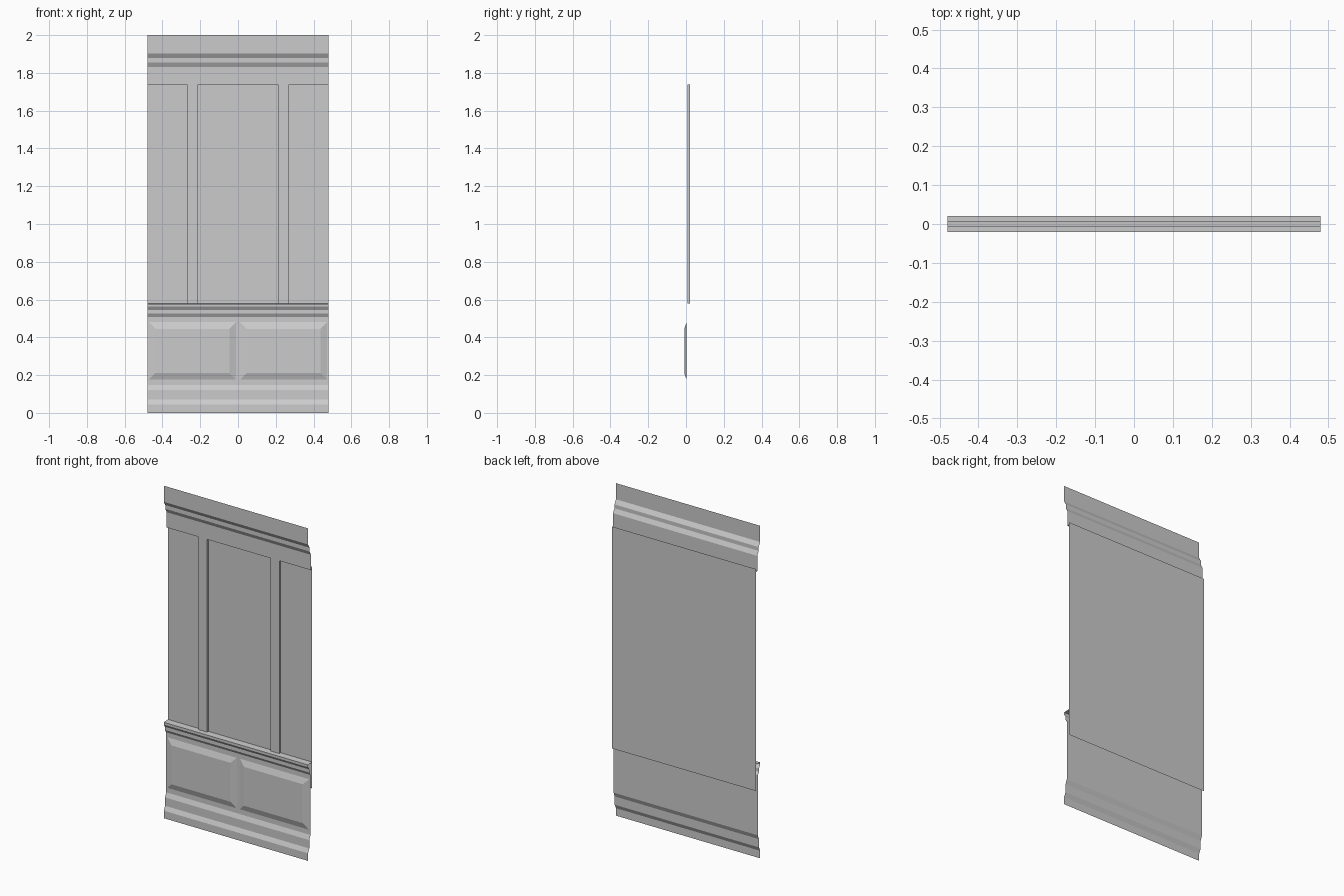
import bpy, bmesh

if "Cube" in bpy.data.objects:
    bpy.data.objects.remove(bpy.data.objects["Cube"])

HALF = 0.48          # half width of the wall section
BACK = 0.02          # depth of the recessed upper panel
FRIEZE = 0.008       # depth of frieze and stiles
WALL = 0.003         # depth of the lower wall


def make_object(name, bm, facing=None):
    me = bpy.data.meshes.new(name)
    bm.to_mesh(me)
    bm.free()
    ob = bpy.data.objects.new(name, me)
    bpy.context.collection.objects.link(ob)
    return ob


def moulding(name, profile):
    """Sweep an open (y, z) profile, listed bottom to top, across the width."""
    bm = bmesh.new()
    rows = [[bm.verts.new((x, y, z)) for x in (-HALF, HALF)] for y, z in profile]
    for (a, b), (d, c) in zip(rows, rows[1:]):
        bm.faces.new((a, b, c, d))
    return make_object(name, bm)


def stile(name, x0, x1, z0, z1):
    """Flat strip with two side returns running back to the panel."""
    bm = bmesh.new()
    plan = [(x0, BACK), (x0, FRIEZE), (x1, FRIEZE), (x1, BACK)]
    cols = [[bm.verts.new((x, y, z)) for z in (z0, z1)] for x, y in plan]
    for (a, d), (b, c) in zip(cols, cols[1:]):
        bm.faces.new((a, b, c, d))
    return make_object(name, bm)


def raised_panel(name, x0, x1, z0, z1, bevel, y):
    """Field with four sloping edges, laid on the lower wall."""
    bm = bmesh.new()

    def ring(i, depth):
        return [bm.verts.new((px, depth, pz)) for px, pz in
                ((x0 + i, z0 + i), (x1 - i, z0 + i), (x1 - i, z1 - i), (x0 + i, z1 - i))]
    outer, inner = ring(0, WALL), ring(bevel, y)
    bm.faces.new(inner)
    for i in range(4):
        j = (i + 1) % 4
        bm.faces.new((outer[i], outer[j], inner[j], inner[i]))
    return make_object(name, bm)


# Skirting, lower wall and chair rail
moulding("skirting", [(-0.02, 0), (-0.02, 0.045), (-0.008, 0.07),
                      (-0.008, 0.12), (WALL, 0.147)])
moulding("lower_wall", [(WALL, 0.147), (WALL, 0.508)])
moulding("chair_rail", [(WALL, 0.508), (-0.008, 0.526), (-0.008, 0.545),
                        (-0.02, 0.563), (-0.02, 0.577), (BACK, 0.579)])

# Recessed upper sheet
moulding("upper_panel", [(BACK, 0.42), (BACK, 1.755)])

# Frieze with its bottom return, and the cornice
moulding("frieze", [(BACK, 1.738), (FRIEZE, 1.738), (FRIEZE, 1.83)])
moulding("cornice", [(FRIEZE, 1.83), (-0.005, 1.855), (-0.005, 1.878),
                     (-0.02, 1.903), (-0.02, 2.0)])

# Mirrored stiles and raised panels
for side, s in (("left", -1), ("right", 1)):
    xa, xb = sorted((s * 0.212, s * 0.27))
    stile(side + "_stile", xa, xb, 0.578, 1.738)
    xa, xb = sorted((s * 0.01, s * 0.472))
    raised_panel(side + "_raised_panel", xa, xb, 0.176, 0.48, 0.035, -0.009)
